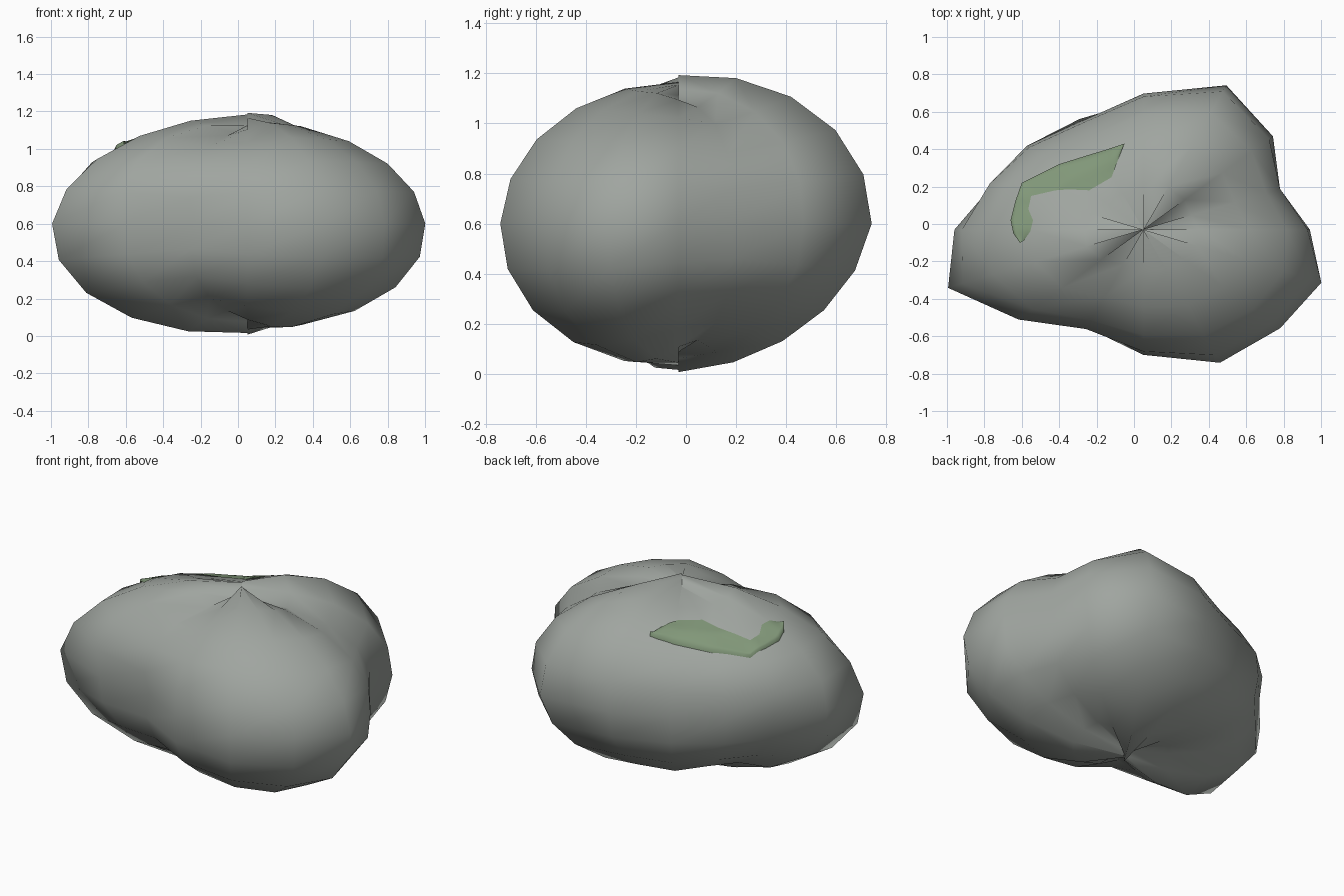
import bpy, math
from mathutils import Vector
from mathutils.bvhtree import BVHTree

cube = bpy.data.objects.get("Cube")
if cube:
    bpy.data.objects.remove(cube)


def material(name, rgb):
    mat = bpy.data.materials.new(name)
    mat.use_nodes = True
    mat.diffuse_color = (*rgb, 1)
    bsdf = mat.node_tree.nodes["Principled BSDF"]
    bsdf.inputs["Base Color"].default_value = (*rgb, 1)
    bsdf.inputs["Roughness"].default_value = 0.9
    return mat


def make_object(name, verts, faces, mat):
    mesh = bpy.data.meshes.new(name)
    mesh.from_pydata(verts, [], faces)
    mesh.materials.append(mat)
    mesh.shade_smooth()
    obj = bpy.data.objects.new(name, mesh)
    bpy.context.collection.objects.link(obj)
    return obj


def grid_faces(rows, cols, wrap=False):
    """Quads joining a grid of vertices stored row by row."""
    return [(r * cols + c, (r + 1) % rows * cols + c,
             (r + 1) % rows * cols + c + 1, r * cols + c + 1)
            for r in range(rows if wrap else rows - 1) for c in range(cols - 1)]


# Boulder: a lobed ellipsoid whose meridians pinch together at both poles.
# LOBES is the reach of each meridian, UPPER and LOWER its extra bulge per half.
LOBES = (.89, .77, .98, 1.16, 1.01, .87, .88, .87,
         1.01, 1.13, .93, .76, .93, 1.07, 1.035, 1.03)
UPPER = (.03, .05, .03, .05, .05, .02, .02, .08,
         .02, -.02, .09, .08, .02, 0, 0, -.02)
LOWER = (.02, .05, 0, -.04, 0, .08, 0, 0,
         .04, .06, .03, .06, .05, .03, .08, .04)
RINGS = 10
CENTRE = Vector((.05, -.03, .6))
verts = []
for i, lobe in enumerate(LOBES):
    a = math.tau * i / len(LOBES)
    for j in range(RINGS + 1):
        lat = math.pi * (j / RINGS - .5)
        fade = 1 - .45 * abs(math.sin(lat))
        bulge = (UPPER if lat > 0 else LOWER)[i] * abs(math.sin(2 * lat))
        r = 1 + (lobe - 1) * fade + bulge
        verts.append(CENTRE + r * Vector((math.cos(a) * math.cos(lat),
                                          .72 * math.sin(a) * math.cos(lat),
                                          .545 * math.sin(lat))))
faces = grid_faces(len(LOBES), RINGS + 1, wrap=True)
make_object("boulder", verts, faces, material("stone grey", (.35, .376, .35)))
surface = BVHTree.FromPolygons(verts, faces)


def on_rock(x, y, lift):
    hit = surface.ray_cast(Vector((x, y, 3)), Vector((0, 0, -1)))[0]
    return Vector((x, y, hit.z + lift))


# Moss: a bent strip lying on the upper back shoulder, with a raised outer lip
OUTER = ((-.61, -.10), (-.645, -.05), (-.66, .02), (-.635, .12), (-.60, .22),
         (-.50, .27), (-.40, .32), (-.24, .37), (-.14, .40), (-.05, .43))
INNER = ((-.59, -.09), (-.555, -.04), (-.54, .02), (-.565, .08), (-.55, .15),
         (-.42, .18), (-.35, .185), (-.24, .18), (-.12, .25), (-.06, .41))
STEPS = 6
SUB = 3
moss = []
for k in range((len(OUTER) - 1) * SUB + 1):
    n = min(k // SUB, len(OUTER) - 2)
    t = k / SUB - n
    out = Vector(OUTER[n]).lerp(Vector(OUTER[n + 1]), t)
    inn = Vector(INNER[n]).lerp(Vector(INNER[n + 1]), t)
    moss.append(on_rock(out.x, out.y, -.02))
    for s in range(STEPS + 1):
        p = out.lerp(inn, s / STEPS)
        moss.append(on_rock(p.x, p.y, .022 - .018 * s / STEPS))
rows = (len(OUTER) - 1) * SUB + 1
moss_faces = [f[::-1] for f in grid_faces(rows, STEPS + 2)]
make_object("moss_patch", moss, moss_faces, material("moss green", (.22, .31, .19)))
